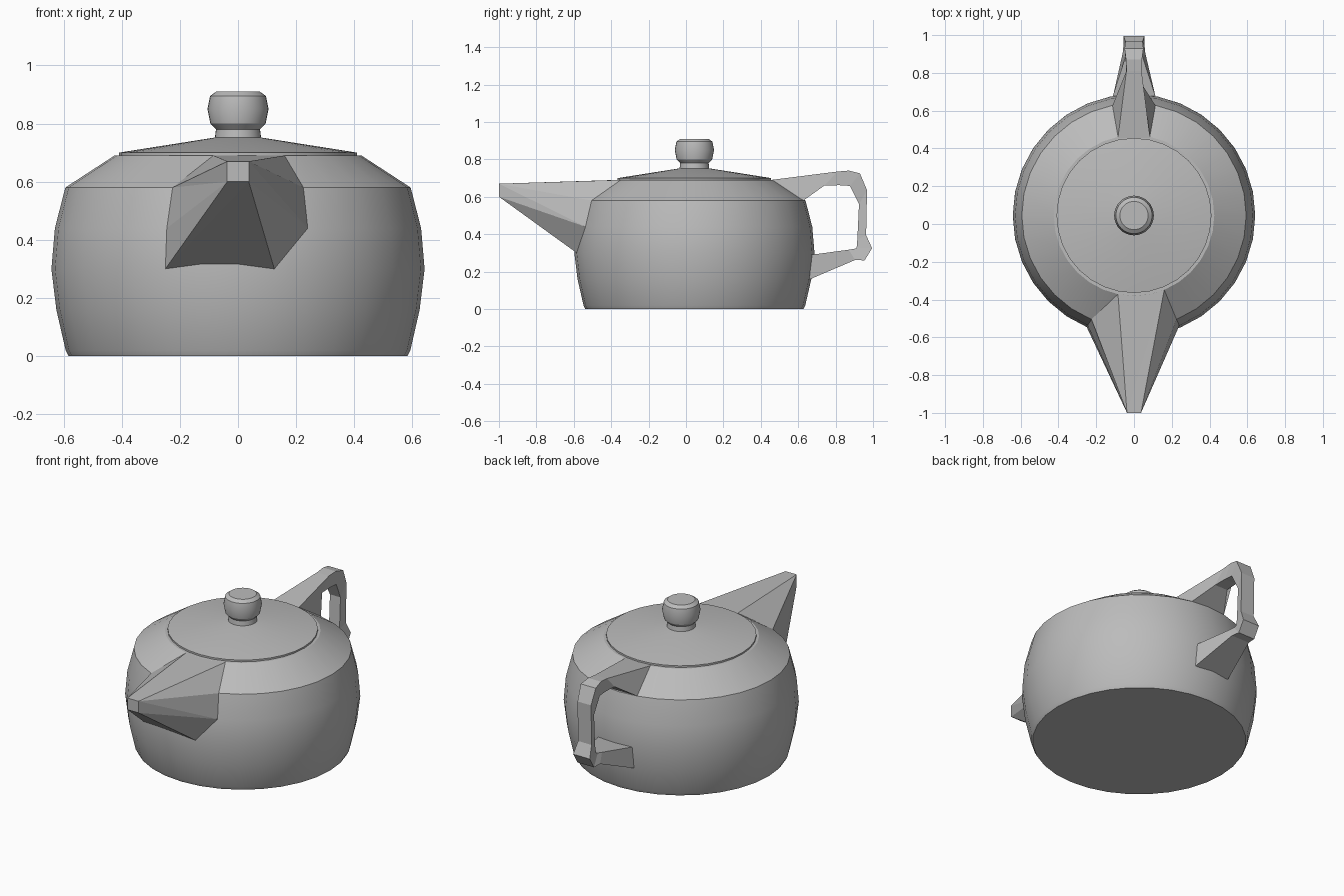
import bpy, bmesh
from math import sin, cos, pi, sqrt, radians

if "Cube" in bpy.data.objects:
    bpy.data.objects.remove(bpy.data.objects["Cube"])

CENTRE_Y = 0.045
SIDES = 32

grey = bpy.data.materials.new("plain grey")
grey.use_nodes = True
grey.diffuse_color = (0.5, 0.5, 0.5, 1)
grey.node_tree.nodes["Principled BSDF"].inputs["Base Color"].default_value = grey.diffuse_color


def finish(name, bm, smooth):
    bmesh.ops.recalc_face_normals(bm, faces=bm.faces)
    mesh = bpy.data.meshes.new(name)
    bm.to_mesh(mesh)
    bm.free()
    mesh.materials.append(grey)
    obj = bpy.data.objects.new(name, mesh)
    bpy.context.collection.objects.link(obj)
    if smooth:
        bpy.ops.object.select_all(action='DESELECT')
        obj.select_set(True)
        bpy.context.view_layer.objects.active = obj
        bpy.ops.object.shade_smooth_by_angle(angle=radians(32))
    return obj


def loft(name, rings, smooth=False):
    """Skin a list of closed rings and cap both ends."""
    bm = bmesh.new()
    loops = [[bm.verts.new(p) for p in ring] for ring in rings]
    n = len(loops[0])
    for a, b in zip(loops, loops[1:]):
        for i in range(n):
            j = (i + 1) % n
            bm.faces.new((a[i], a[j], b[j], b[i]))
    bm.faces.new(loops[0])
    bm.faces.new(loops[-1])
    return finish(name, bm, smooth)


def lathe(name, profile):
    angles = [2 * pi * i / SIDES for i in range(SIDES)]
    return loft(name, [[(r * cos(a), CENTRE_Y + r * sin(a), z) for a in angles]
                       for r, z in profile], True)


# Round pot with sloping shoulder
lathe("body", [(0.583, 0), (0.593, 0.02), (0.625, 0.16), (0.642, 0.3),
               (0.63, 0.44), (0.594, 0.58), (0.425, 0.69)])

# Shallow conical lid with a round knob
lathe("lid", [(0.41, 0.685), (0.41, 0.7), (0.08, 0.752)])
lathe("knob", [(0.08, 0.745), (0.076, 0.78), (0.095, 0.8), (0.105, 0.85),
               (0.096, 0.895), (0.075, 0.91)])

# Spout: lopsided base wrapped on the pot, tapering to a four-cornered tip
bm = bmesh.new()
base = [bm.verts.new((x, CENTRE_Y - sqrt(r * r - x * x), z)) for x, z, r in
        [(-0.25, 0.3, 0.642), (0.125, 0.3, 0.642), (0.24, 0.44, 0.63),
         (0.225, 0.58, 0.594), (0.16, 0.69, 0.425), (-0.085, 0.69, 0.425),
         (-0.225, 0.58, 0.594), (-0.245, 0.44, 0.63)]]
tip = [bm.verts.new((x, -1, z)) for x, z in
       [(-0.037, 0.6), (0.037, 0.6), (0.037, 0.67), (-0.037, 0.67)]]
corner = [0, 1, 1, 2, 2, 3, 3, 0]     # tip corner met by each base point
for i in range(8):
    j = (i + 1) % 8
    a, b = tip[corner[i]], tip[corner[j]]
    if a is b:
        bm.faces.new((base[i], base[j], a))
    else:
        bm.faces.new((base[i], base[j], b))
        bm.faces.new((base[i], b, a))
bm.faces.new(tip)
finish("spout", bm, False)

# Handle: outer and inner edge (y, z, half width) at each bend
bends = [((0.455, 0.69, 0.085), (0.625, 0.578, 0.115)),
         ((0.81, 0.735, 0.04), (0.74, 0.66, 0.042)),
         ((0.87, 0.74, 0.042), (0.82, 0.662, 0.04)),
         ((0.93, 0.725, 0.05), (0.877, 0.658, 0.04)),
         ((0.968, 0.635, 0.045), (0.925, 0.56, 0.035)),
         ((0.963, 0.395, 0.045), (0.916, 0.37, 0.035)),
         ((0.995, 0.325, 0.055), (0.912, 0.325, 0.04)),
         ((0.955, 0.26, 0.055), (0.9, 0.322, 0.042)),
         ((0.904, 0.262, 0.06), (0.87, 0.317, 0.05)),
         ((0.66, 0.158, 0.115), (0.67, 0.29, 0.115))]
loft("handle", [[(-wo, yo, zo), (wo, yo, zo), (wi, yi, zi), (-wi, yi, zi)]
                for (yo, zo, wo), (yi, zi, wi) in bends])
